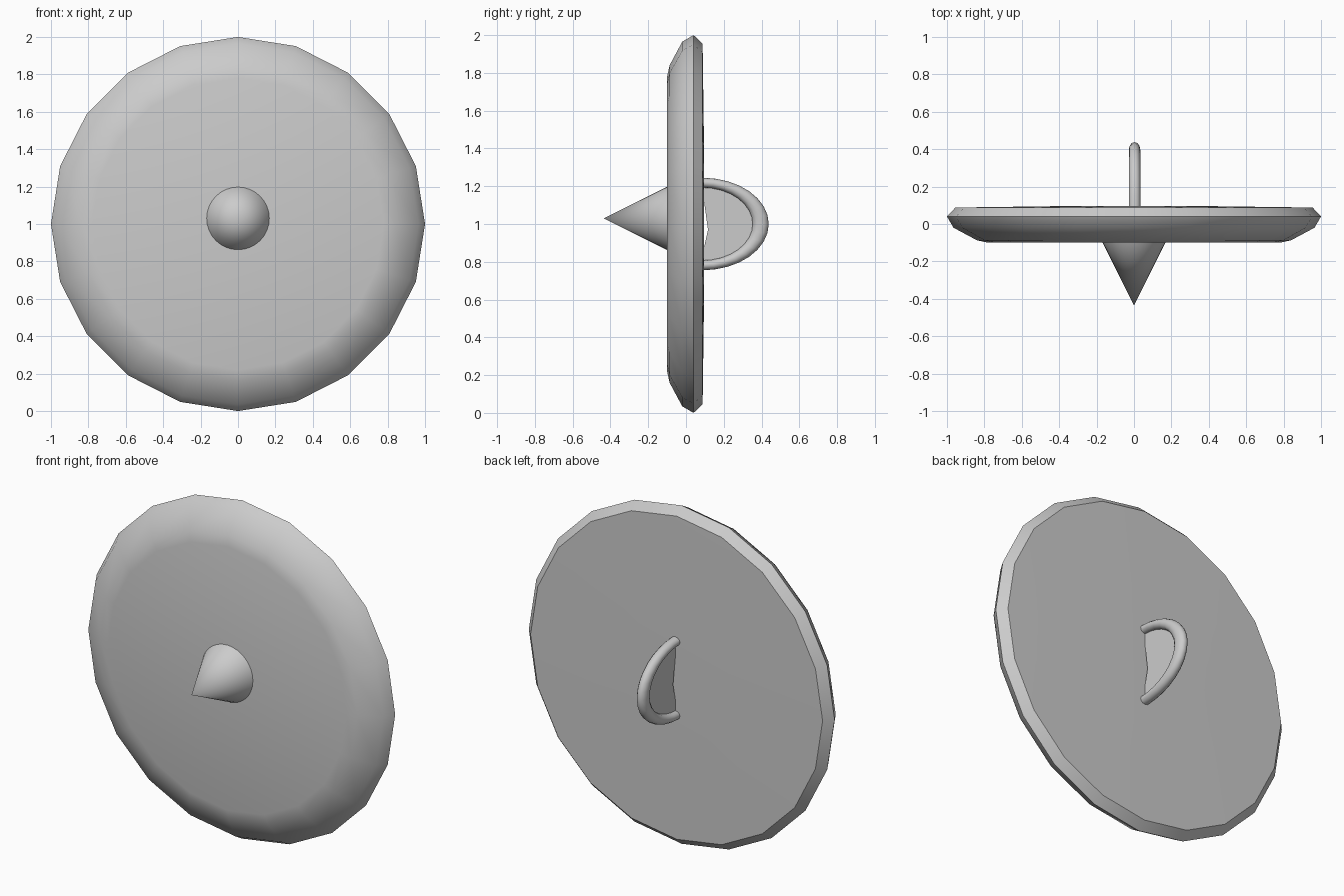
import bpy, bmesh
from math import sin, cos, pi, radians

if "Cube" in bpy.data.objects:
    bpy.data.objects.remove(bpy.data.objects["Cube"])


def finish(name, bm, angle=40):
    bmesh.ops.remove_doubles(bm, verts=bm.verts, dist=1e-5)
    bmesh.ops.recalc_face_normals(bm, faces=bm.faces)
    mesh = bpy.data.meshes.new(name)
    bm.to_mesh(mesh)
    bm.free()
    obj = bpy.data.objects.new(name, mesh)
    bpy.context.collection.objects.link(obj)
    bpy.ops.object.select_all(action='DESELECT')
    obj.select_set(True)
    bpy.context.view_layer.objects.active = obj
    bpy.ops.object.shade_smooth_by_angle(angle=radians(angle))
    return obj


def lathe(name, profile, sides, z):
    """Revolve (radius, y) points around a y-parallel axis at height z."""
    bm = bmesh.new()
    rings = []
    for r, y in profile:
        if r == 0:
            rings.append([bm.verts.new((0, y, z))] * sides)
        else:
            rings.append([bm.verts.new((r * sin(2 * pi * i / sides), y,
                                        z + r * cos(2 * pi * i / sides)))
                          for i in range(sides)])
    for a, b in zip(rings, rings[1:]):
        for i in range(sides):
            j = (i + 1) % sides
            bm.faces.new(list(dict.fromkeys((a[i], a[j], b[j], b[i]))))
    return finish(name, bm)


# Bevelled 20-sided shield disc, front rim rounded, back nearly flat
lathe("shield_disc", [(0, -0.10), (0.78, -0.10), (0.84, -0.087), (0.965, -0.02),
                      (1.0, 0.04), (0.955, 0.088), (0.37, 0.096), (0, 0.096)], 20, 1.0)

# Pointed boss on the front
lathe("front_spike", [(0, -0.435), (0.17, -0.095), (0, -0.095)], 32, 1.03)

# Arched grip on the back: oval section swept along a half ellipse
STEPS, SEG, Y0 = 16, 12, 0.085
bm = bmesh.new()
rings = []
for k in range(STEPS + 1):
    t = -pi / 2 + pi * k / STEPS
    outer = (Y0 + 0.353 * cos(t), 1.0 + 0.245 * sin(t))
    inner = (Y0 + 0.268 * cos(t), 1.0 + 0.193 * sin(t))
    ring = []
    for s in range(SEG):
        a = 2 * pi * s / SEG
        f = 0.5 + 0.5 * cos(a)
        ring.append(bm.verts.new((0.003 + 0.031 * sin(a),
                                  inner[0] + f * (outer[0] - inner[0]),
                                  inner[1] + f * (outer[1] - inner[1]))))
    rings.append(ring)
for a, b in zip(rings, rings[1:]):
    for s in range(SEG):
        n = (s + 1) % SEG
        bm.faces.new((a[s], a[n], b[n], b[s]))
for end in (rings[0], rings[-1]):
    bm.faces.new(end)
finish("back_grip", bm, 60)

# Thin web filling the grip opening, with a notch beside the disc
bm = bmesh.new()
arc = [(Y0 + 0.275 * cos(t), 1.0 + 0.198 * sin(t))
       for t in (-pi / 2 + pi * k / STEPS for k in range(STEPS + 1))]
outline = [(0.09, 0.85)] + arc + [(0.15, 1.12)]
bm.faces.new([bm.verts.new((0.003, y, z)) for y, z in outline])
bmesh.ops.triangulate(bm, faces=bm.faces)
finish("grip_web", bm)
